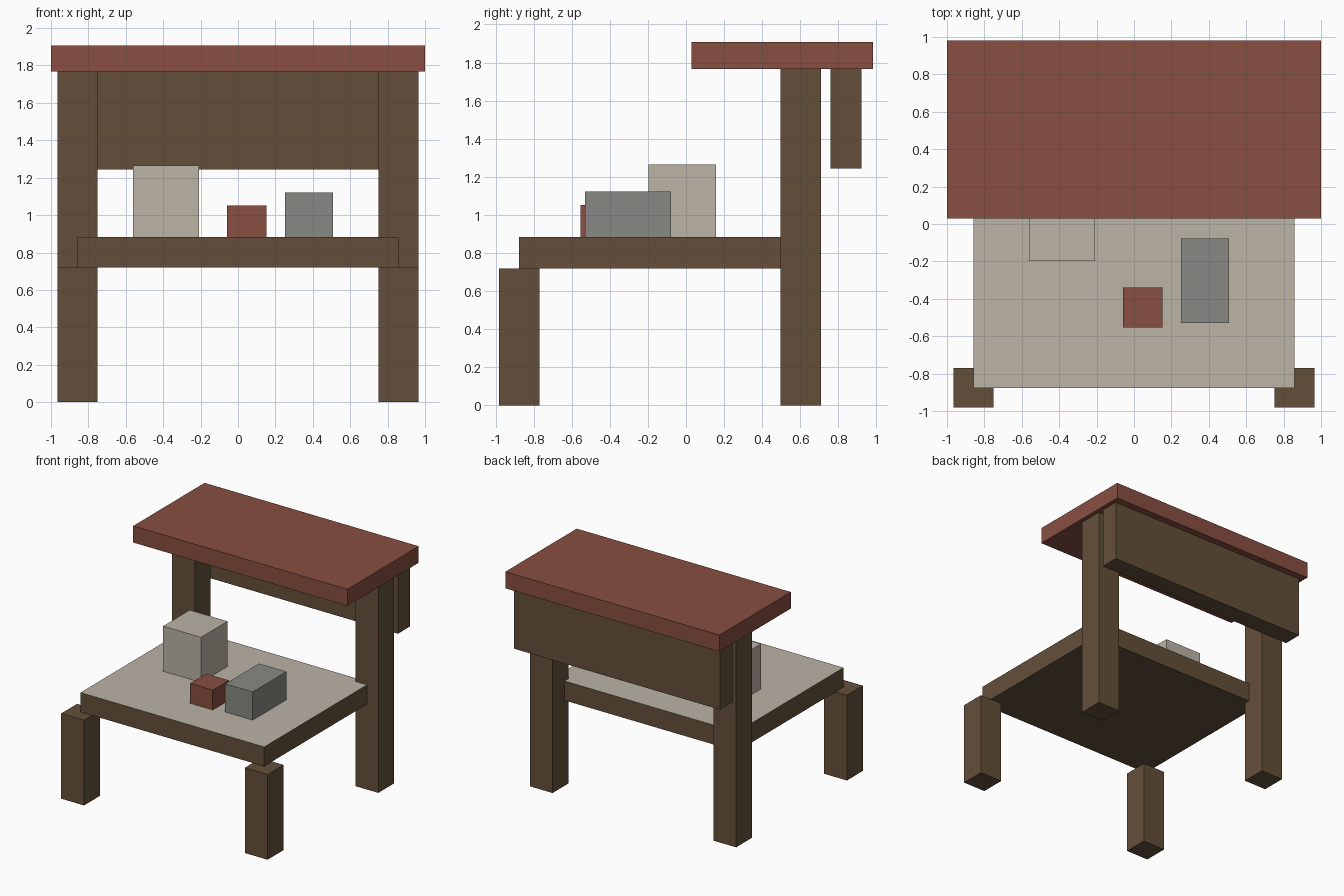
import bpy, bmesh

if "Cube" in bpy.data.objects:
    bpy.data.objects.remove(bpy.data.objects["Cube"])


def material(name, rgb):
    """Flat material from 0-255 display values, converted to linear."""
    m = bpy.data.materials.new(name)
    lin = [((c / 255 + 0.055) / 1.055) ** 2.4 for c in rgb]
    m.diffuse_color = (*lin, 1)
    m.use_nodes = True
    m.node_tree.nodes["Principled BSDF"].inputs["Base Color"].default_value = m.diffuse_color
    return m


wood = material("brown_wood", (100, 79, 58))
red = material("brick_red", (136, 78, 65))
cream = material("pale_cream", (188, 179, 166))
grey = material("stone_grey", (137, 137, 131))


def box(name, xs, ys, zs, mat, top=None):
    """Box spanning the given ranges, optionally with another colour on top."""
    bm = bmesh.new()
    bmesh.ops.create_cube(bm, size=1)
    for v in bm.verts:
        v.co = [r[0] if c < 0 else r[1] for c, r in zip(v.co, (xs, ys, zs))]
    bm.normal_update()
    if top:
        for f in bm.faces:
            f.material_index = int(f.normal.z > 0.5)
    mesh = bpy.data.meshes.new(name)
    bm.to_mesh(mesh)
    bm.free()
    mesh.materials.append(mat)
    if top:
        mesh.materials.append(top)
    obj = bpy.data.objects.new(name, mesh)
    bpy.context.collection.objects.link(obj)
    return obj


# Short front legs and tall rear posts, one of each per side
for side, xs in (("left", (-0.964, -0.751)), ("right", (0.751, 0.964))):
    box("front_leg_" + side, xs, (-0.982, -0.77), (0, 0.72), wood)
    box("rear_post_" + side, xs, (0.496, 0.708), (0, 1.767), wood)

# Counter with a pale top, back board and roof
box("counter", (-0.858, 0.858), (-0.876, 0.546), (0.72, 0.884), wood, cream)
box("back_board", (-0.964, 0.964), (0.758, 0.921), (1.244, 1.767), wood)
box("roof", (-1, 1), (0.03, 0.982), (1.767, 1.907), red)

# Goods on the counter
box("large_crate", (-0.562, -0.208), (-0.197, 0.158), (0.884, 1.265), cream)
box("small_block", (-0.06, 0.152), (-0.554, -0.339), (0.884, 1.052), red)
box("long_block", (0.251, 0.508), (-0.529, -0.078), (0.884, 1.122), grey)
